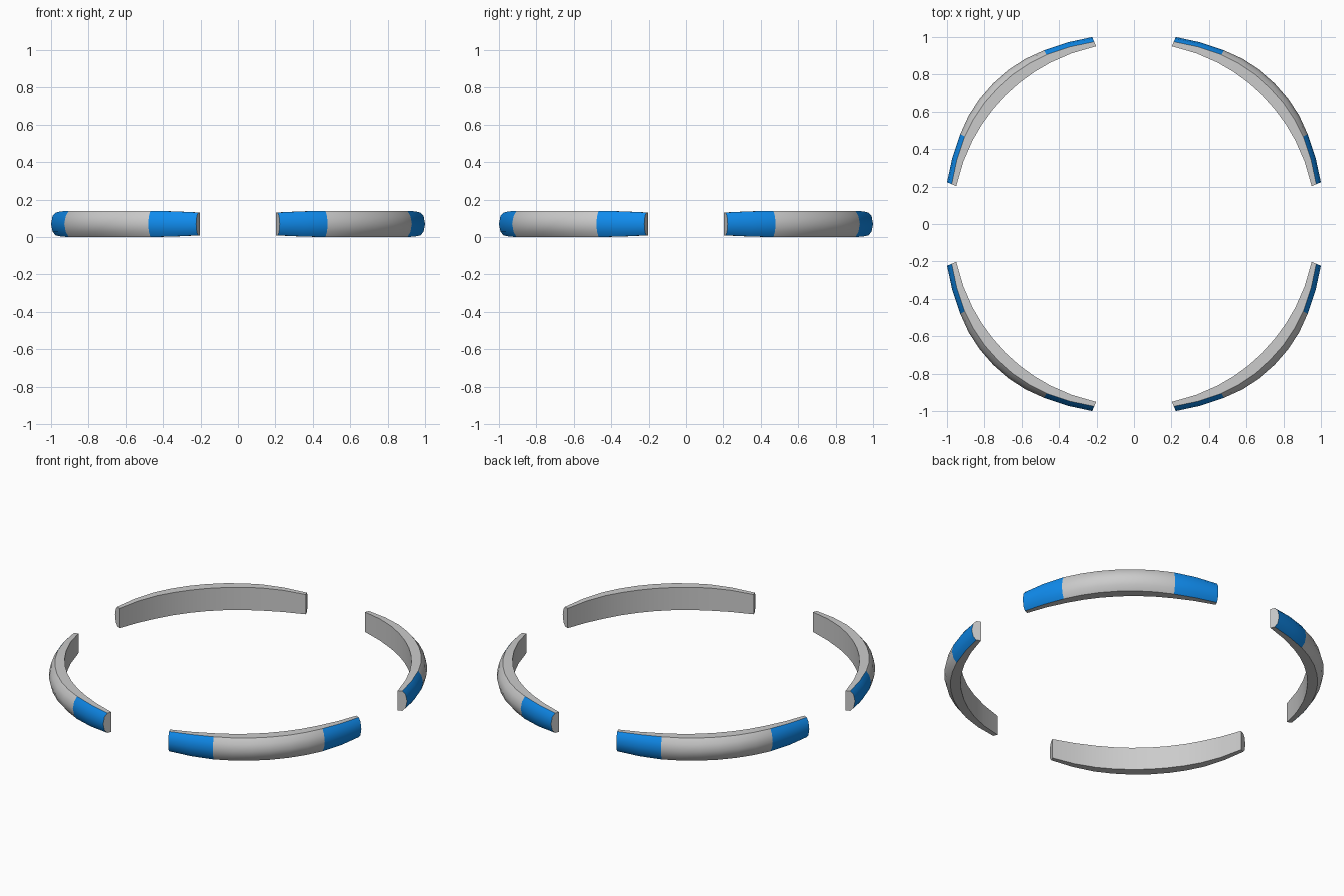
import bpy, bmesh, math

if "Cube" in bpy.data.objects:
    bpy.data.objects.remove(bpy.data.objects["Cube"])

H = 0.14
# stations up to the diagonal: angle, crease radius, tip radius, end lowering
HALF = [
    (12.0, 0.998, 1.0245, 0.009),
    (20.0, 1.008, 1.034, 0.003),
    (27.3, 1.019, 1.046, 0.0),
    (33.2, 1.025, 1.057, 0.0),
    (39.1, 1.029, 1.063, 0.0),
    (45.0, 1.030, 1.065, 0.0),
]
STATIONS = HALF + [(90 - a, c, t, d) for a, c, t, d in HALF[-2::-1]]
R_IN = 0.972


def section(c, t, d):
    """Closed cross-section: flat inner wall, flat top and base, bulged outside."""
    m = c + (t - c) * 0.68
    return [(R_IN, d), (c, d), (m, 0.028), (t, H / 2),
            (m, H - 0.028), (c, H - d), (R_IN, H - d)]


def kerb_mesh():
    bm = bmesh.new()
    rings = []
    for i, (a, c, t, d) in enumerate(STATIONS):
        ring = []
        for r, z in section(c, t, d):
            ang = a
            # the end faces are cut slightly back towards the outside
            if i in (0, len(STATIONS) - 1):
                back = 0.6 * (r - R_IN) / (t - R_IN)
                ang += back if i == 0 else -back
            ang = math.radians(ang)
            ring.append(bm.verts.new((r * math.cos(ang), r * math.sin(ang), z)))
        rings.append(ring)
    n = len(rings[0])
    last = len(rings) - 2
    for i in range(len(rings) - 1):
        for j in range(n):
            k = (j + 1) % n
            f = bm.faces.new((rings[i][j], rings[i][k], rings[i + 1][k], rings[i + 1][j]))
            # blue bands on the outer bulge near both ends
            if 1 <= j <= 4 and (i < 2 or i > last - 2):
                f.material_index = 1
    bm.faces.new(rings[0])
    bm.faces.new(rings[-1])
    bmesh.ops.recalc_face_normals(bm, faces=bm.faces)
    me = bpy.data.meshes.new("corner_kerb")
    bm.to_mesh(me)
    bm.free()
    return me


blue = bpy.data.materials.new("blue_paint")
blue.diffuse_color = (0.005, 0.26, 0.85, 1)
blue.use_nodes = True
blue.node_tree.nodes["Principled BSDF"].inputs["Base Color"].default_value = blue.diffuse_color

mesh = kerb_mesh()
mesh.materials.append(None)
mesh.materials.append(blue)

# four kerbs, one per quadrant
names = ("back_right", "back_left", "front_left", "front_right")
kerbs = []
for q, name in enumerate(names):
    ob = bpy.data.objects.new("curved_kerb_" + name, mesh)
    ob.rotation_euler.z = q * math.pi / 2
    bpy.context.collection.objects.link(ob)
    kerbs.append(ob)

kerbs[0].select_set(True)
bpy.context.view_layer.objects.active = kerbs[0]
bpy.ops.object.shade_smooth_by_angle(angle=math.radians(35))
